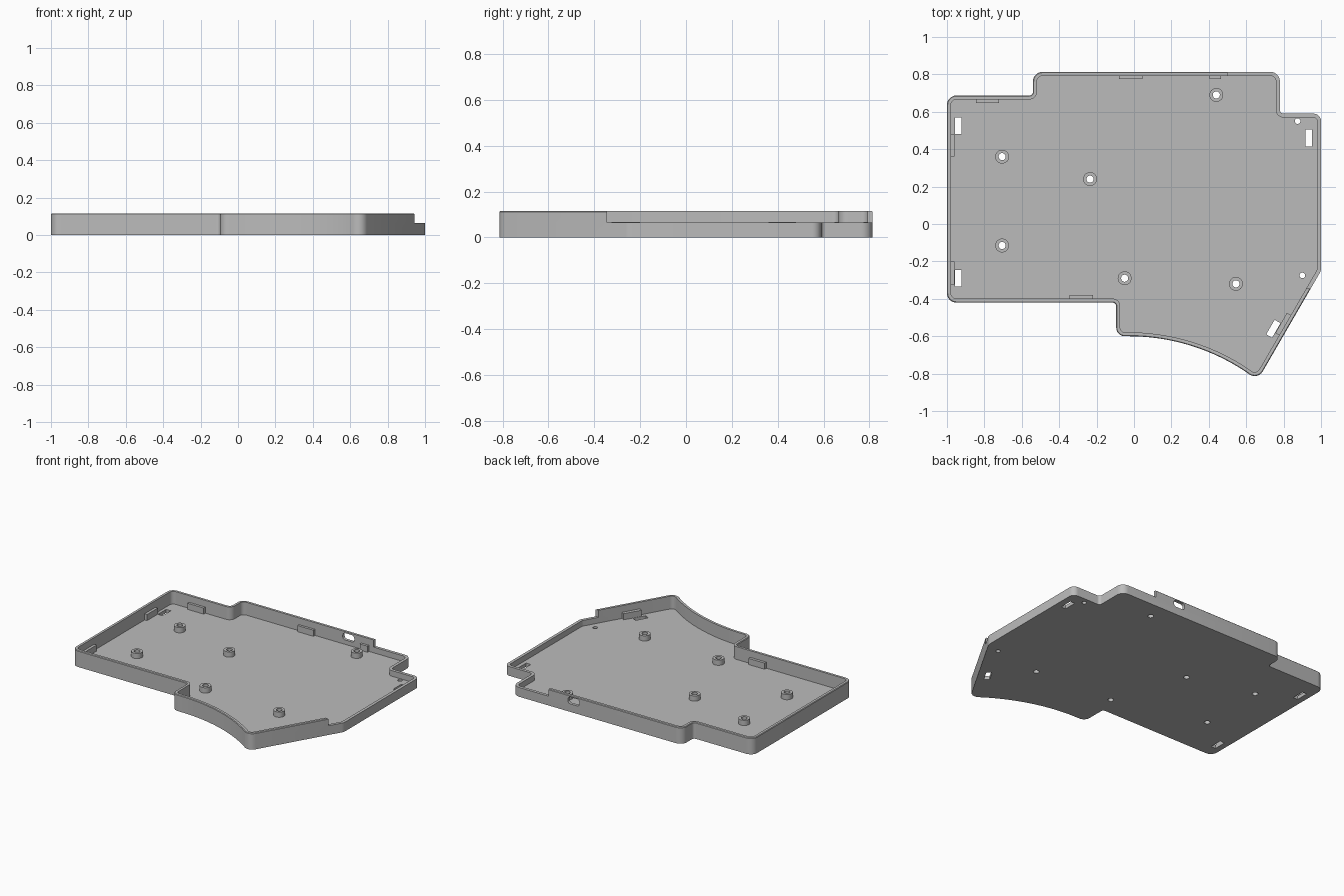
import bpy, bmesh, math
from mathutils import Vector, Matrix

cube = bpy.data.objects.get("Cube")
if cube:
    bpy.data.objects.remove(cube, do_unlink=True)

HEIGHT, LOW, FLOOR, WALL = 0.115, 0.065, 0.025, 0.021

grey = bpy.data.materials.new("grey plastic")
grey.use_nodes = True
grey.diffuse_color = (0.5, 0.5, 0.5, 1)
grey.node_tree.nodes["Principled BSDF"].inputs["Base Color"].default_value = (0.5, 0.5, 0.5, 1)


def fillet(corners, steps=7):
    """Round each (x, y, radius) corner of a closed outline."""
    out = []
    for i, (x, y, r) in enumerate(corners):
        p = Vector((x, y))
        if not r:
            out.append(p)
            continue
        a = (Vector(corners[i - 1][:2]) - p).normalized()
        b = (Vector(corners[(i + 1) % len(corners)][:2]) - p).normalized()
        half = a.angle(b) / 2
        centre = p + (a + b).normalized() * r / math.sin(half)
        start = p + a * r / math.tan(half) - centre
        end = p + b * r / math.tan(half) - centre
        turn = math.atan2(start.x * end.y - start.y * end.x, start.dot(end))
        for k in range(steps + 1):
            out.append(centre + Matrix.Rotation(turn * k / steps, 2) @ start)
    return out


def inset(points, dist):
    """Offset a counter-clockwise outline inwards."""
    out = []
    for i, p in enumerate(points):
        d1 = (p - points[i - 1]).normalized()
        d2 = (points[(i + 1) % len(points)] - p).normalized()
        n1, n2 = Vector((-d1.y, d1.x)), Vector((-d2.y, d2.x))
        out.append(p + (n1 + n2) * dist / (1 + n1.dot(n2)))
    return out


def circle(x, y, r, n=32):
    return [Vector((x + r * math.cos(math.tau * k / n), y + r * math.sin(math.tau * k / n)))
            for k in range(n)]


def rect(x, y, w, d, angle=0):
    turn = Matrix.Rotation(math.radians(angle), 2)
    return [Vector((x, y)) + turn @ Vector((sx * w / 2, sy * d / 2))
            for sx, sy in ((-1, -1), (1, -1), (1, 1), (-1, 1))]


def loft(name, rings, closed=False):
    """Skin a list of (outline, z) rings; cap the ends or join them."""
    bm = bmesh.new()
    loops = [[bm.verts.new((p.x, p.y, z)) for p in pts] for pts, z in rings]
    pairs = list(zip(loops, loops[1:]))
    if closed:
        pairs.append((loops[-1], loops[0]))
    else:
        bm.faces.new(loops[0])
        bm.faces.new(loops[-1])
    for a, b in pairs:
        for i in range(len(a)):
            bm.faces.new((a[i - 1], a[i], b[i], b[i - 1]))
    bmesh.ops.recalc_face_normals(bm, faces=bm.faces)
    mesh = bpy.data.meshes.new(name)
    bm.to_mesh(mesh)
    bm.free()
    mesh.materials.append(grey)
    obj = bpy.data.objects.new(name, mesh)
    bpy.context.collection.objects.link(obj)
    return obj


def prism(name, points, z0, z1):
    return loft(name, [(points, z0), (points, z1)])


# Tray outline, with the curved front edge
R = 1.13
curve = []
for k in range(19):
    dx = 0.63 * k / 18
    curve.append((-0.03 + dx, -0.6 - R + math.sqrt(R * R - dx * dx), 0))
outline = fillet([(-1, -0.42, 0.05), (-0.095, -0.42, 0.02), (-0.095, -0.6, 0.045)] + curve + [
    (0.66, -0.837, 0.05), (1, -0.25, 0.06), (1, 0.59, 0.04), (0.78, 0.59, 0.02),
    (0.78, 0.813, 0.05), (-0.54, 0.813, 0.05), (-0.54, 0.687, 0.02), (-1, 0.687, 0.05)])
inner = inset(outline, WALL)
tray = loft("tray", [(outline, 0), (outline, HEIGHT - 0.004), (inset(outline, 0.004), HEIGHT),
                     (inner, HEIGHT), (inner, FLOOR)])

# Cutters: lowered rim, floor slots, screw holes, port opening
posts = [(0.44, 0.69), (-0.705, 0.36), (-0.235, 0.24),
         (-0.705, -0.115), (-0.05, -0.29), (0.545, -0.32)]
cutters = [prism("rim_cutter", rect(0.9, 0.4275, 0.8, 1.545), LOW, 0.3)]
for x, y, angle in ((-0.94, 0.525, 0), (-0.94, -0.29, 0), (0.935, 0.46, 0), (0.745, -0.56, -30)):
    cutters.append(prism("slot_cutter", rect(x, y, 0.036, 0.09, angle), -0.1, 0.05))
for x, y in posts:
    cutters.append(prism("post_hole_cutter", circle(x, y, 0.019), -0.1, 0.09))
for x, y in ((0.875, 0.55), (0.90, -0.275)):
    cutters.append(prism("hole_cutter", circle(x, y, 0.015), -0.1, 0.09))
port = prism("port_cutter", fillet([(-0.045, -0.024, 0.02), (0.045, -0.024, 0.02),
                                    (0.045, 0.024, 0.02), (-0.045, 0.024, 0.02)]), -0.1, 0.1)
port.data.transform(Matrix.Translation((0.305, 0.81, 0.08)) @ Matrix.Rotation(math.pi / 2, 4, 'X'))
cutters.append(port)

bpy.context.view_layer.objects.active = tray
for cutter in cutters:
    cutter.hide_render = True
    mod = tray.modifiers.new("cut", 'BOOLEAN')
    mod.operation = 'DIFFERENCE'
    mod.solver = 'EXACT'
    mod.object = cutter
    bpy.ops.object.modifier_apply(modifier=mod.name)
    bpy.data.objects.remove(cutter, do_unlink=True)

# Hollow screw posts
parts = [tray]
for x, y in posts:
    out, bore = circle(x, y, 0.037), circle(x, y, 0.019)
    parts.append(loft("screw_post", [(out, FLOOR - 0.005), (out, 0.062),
                                     (bore, 0.062), (bore, FLOOR - 0.005)], closed=True))

# Snap ledges along the inside of the walls
for x, y, w, d, angle in ((-0.783, 0.66, 0.125, 0.024, 0), (-0.018, 0.787, 0.125, 0.024, 0),
                          (0.435, 0.787, 0.06, 0.024, 0), (-0.972, 0.42, 0.024, 0.12, 0),
                          (-0.972, -0.262, 0.024, 0.125, 0), (-0.283, -0.392, 0.125, 0.024, 0),
                          (0.797, -0.535, 0.024, 0.125, -30)):
    prism("snap_ledge", rect(x, y, w, d, angle), FLOOR - 0.005, 0.068)

# Smooth the rounded corners, keep hard edges sharp
bpy.ops.object.select_all(action='DESELECT')
for obj in parts:
    obj.select_set(True)
bpy.context.view_layer.objects.active = tray
bpy.ops.object.shade_smooth_by_angle(angle=math.radians(30))
